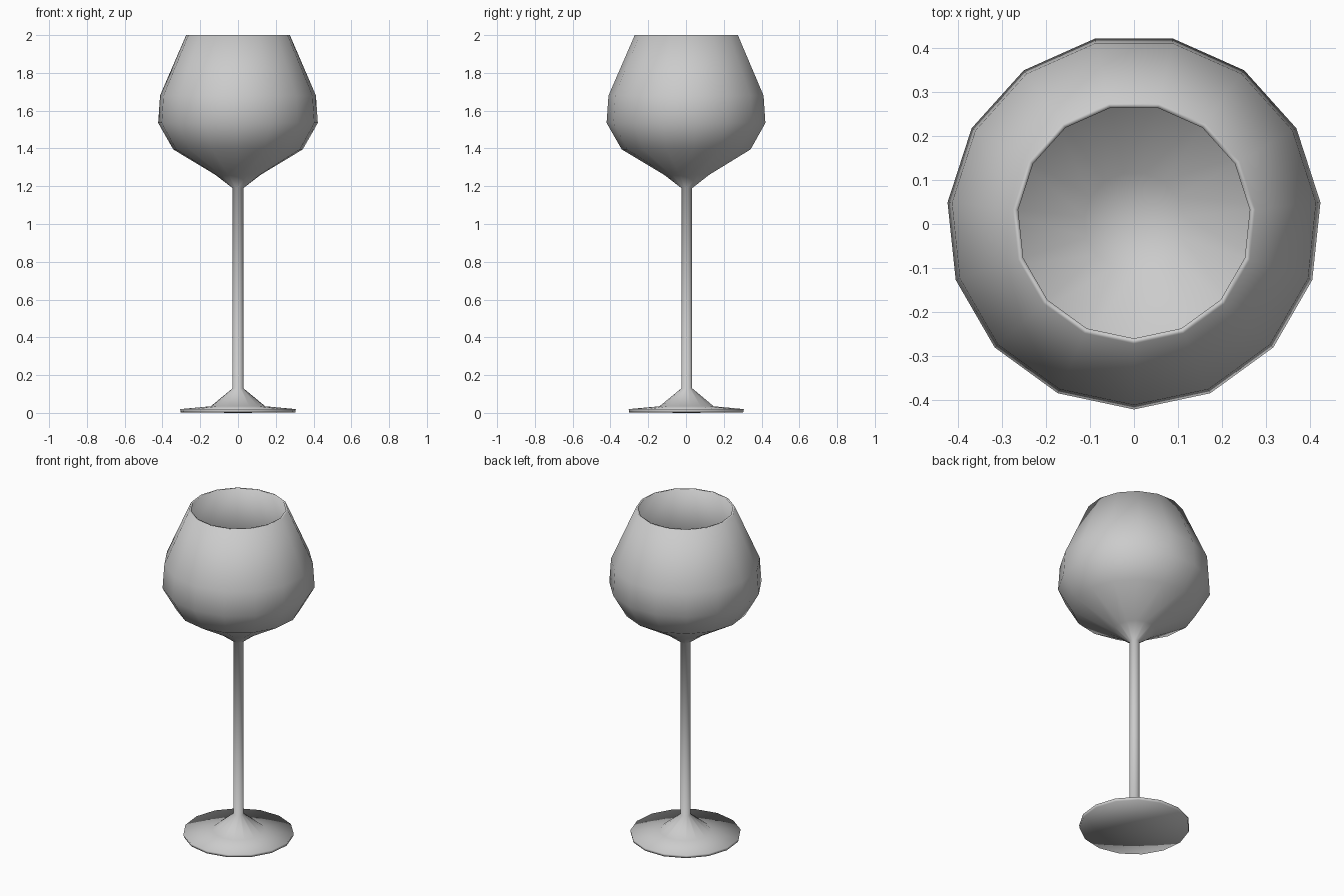
import bpy, bmesh, math

if "Cube" in bpy.data.objects:
    bpy.data.objects.remove(bpy.data.objects["Cube"])

SIDES = 15
Y_SHIFT = 0.0046  # centres the odd-sided outline on y = 0

# (radius, z) from underside of foot, up the outside, over the rim, down the inside
PROFILE = [
    (0, 0.0),
    (0.305, 0.003), (0.308, 0.02), (0.145, 0.035),            # foot
    (0.029, 0.13), (0.029, 1.19),                             # stem
    (0.12, 1.26), (0.345, 1.395), (0.425, 1.535), (0.415, 1.68),  # bowl outside
    (0.276, 2.0), (0.264, 2.0),                               # rim
    (0.403, 1.678), (0.412, 1.537), (0.336, 1.405), (0.113, 1.272),  # bowl inside
    (0, 1.215),
]


def lathe(name, profile):
    bm = bmesh.new()
    rings = []
    for r, z in profile:
        if r == 0:
            rings.append([bm.verts.new((0, Y_SHIFT, z))] * SIDES)
            continue
        ring = []
        for i in range(SIDES):
            a = -math.pi / 2 + 2 * math.pi * i / SIDES
            ring.append(bm.verts.new((r * math.cos(a), r * math.sin(a) + Y_SHIFT, z)))
        rings.append(ring)
    for lo, hi in zip(rings, rings[1:]):
        for i in range(SIDES):
            j = (i + 1) % SIDES
            corners = [lo[i], lo[j], hi[j], hi[i]]
            bm.faces.new(list(dict.fromkeys(corners)))
    bmesh.ops.recalc_face_normals(bm, faces=bm.faces)
    for f in bm.faces:
        f.smooth = True
    mesh = bpy.data.meshes.new(name)
    bm.to_mesh(mesh)
    bm.free()
    obj = bpy.data.objects.new(name, mesh)
    bpy.context.collection.objects.link(obj)
    return obj


lathe("wine_glass", PROFILE)
